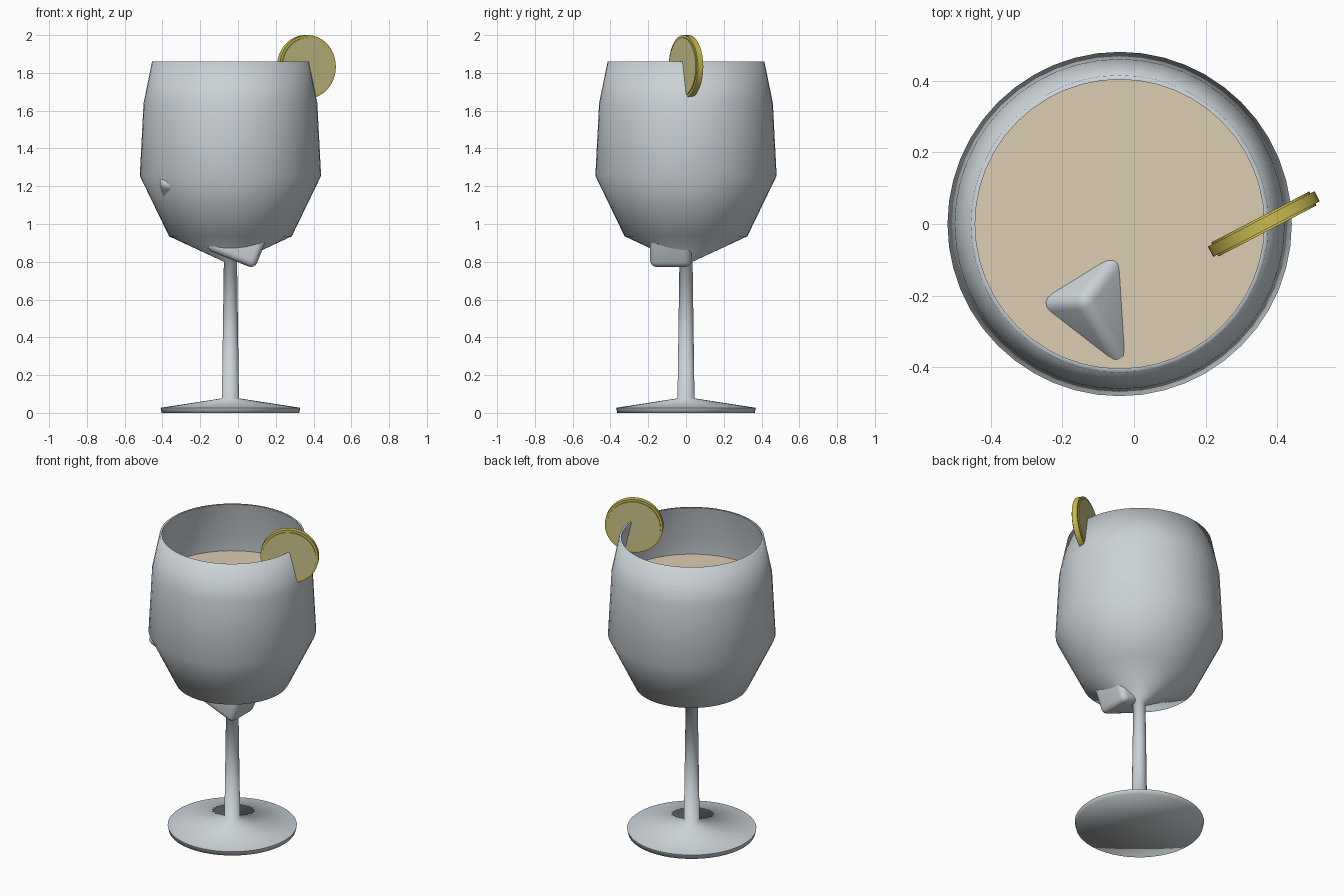
import bpy, bmesh, math
from mathutils import Vector, Matrix

if "Cube" in bpy.data.objects:
    bpy.data.objects.remove(bpy.data.objects["Cube"])

AXIS_X = -0.04  # the glass stands a little left of centre


def material(name, rgb):
    m = bpy.data.materials.new(name)
    m.diffuse_color = (*rgb, 1)
    m.use_nodes = True
    m.node_tree.nodes["Principled BSDF"].inputs["Base Color"].default_value = m.diffuse_color
    return m


GLASS = material("clear_grey", (0.60, 0.65, 0.68))
DRINK = material("pale_amber", (0.72, 0.61, 0.45))
RIND = material("lemon_yellow", (0.60, 0.50, 0.08))
PULP = material("pale_lemon", (0.60, 0.55, 0.25))


def add(name, bm, mat, angle=30):
    bmesh.ops.recalc_face_normals(bm, faces=bm.faces)
    me = bpy.data.meshes.new(name)
    bm.to_mesh(me)
    bm.free()
    me.materials.append(mat)
    ob = bpy.data.objects.new(name, me)
    bpy.context.collection.objects.link(ob)
    bpy.ops.object.select_all(action='DESELECT')
    ob.select_set(True)
    bpy.context.view_layer.objects.active = ob
    bpy.ops.object.shade_smooth_by_angle(angle=math.radians(angle))
    return ob


def lathe(name, profile, mat, angle=30, segments=48):
    """Revolve (radius, height) points around the glass axis."""
    bm = bmesh.new()
    vs = [bm.verts.new((AXIS_X + r, 0, z)) for r, z in profile]
    es = [bm.edges.new(p) for p in zip(vs, vs[1:])]
    bmesh.ops.spin(bm, geom=vs + es, cent=(AXIS_X, 0, 0), axis=(0, 0, 1),
                   angle=math.tau, steps=segments, use_duplicate=False)
    bmesh.ops.remove_doubles(bm, verts=bm.verts, dist=1e-4)
    return add(name, bm, mat, angle)


def ice(name, size, centre, axes):
    """Rounded cube whose edges run along the three given axes."""
    bm = bmesh.new()
    bmesh.ops.create_cube(bm, size=1)
    bmesh.ops.scale(bm, vec=size, verts=bm.verts)
    bmesh.ops.bevel(bm, geom=bm.edges[:], offset=0.035, segments=4,
                    profile=0.5, affect='EDGES')
    rot = Matrix(axes).transposed().to_4x4()
    bmesh.ops.transform(bm, matrix=Matrix.Translation(centre) @ rot, verts=bm.verts)
    return add(name, bm, GLASS, 60)


# Goblet: foot, stem, bowl outside, rim, bowl inside
lathe("goblet", [
    (0, 0), (0.364, 0), (0.37, 0.027), (0.045, 0.077), (0.035, 0.80),
    (0.325, 0.935), (0.48, 1.255), (0.46, 1.64), (0.415, 1.86),
    (0.403, 1.86), (0.449, 1.64), (0.469, 1.257), (0.317, 0.945), (0, 0.82),
], GLASS, 85)

# Drink filling the bowl
lathe("drink", [(0, 0.85), (0.305, 0.96), (0.458, 1.26), (0.451, 1.545), (0, 1.545)], DRINK)

# Floating ice: one corner rises out of the drink
th, ph = math.radians(35), math.radians(33)
u = Vector((0.79, -0.613, 0))
a = Vector((0.613 * math.cos(th), 0.79 * math.cos(th), -math.sin(th)))
v = Vector((0.613 * math.sin(th), 0.79 * math.sin(th), math.cos(th)))
c = u * math.cos(ph) - v * math.sin(ph)
b = -u * math.sin(ph) - v * math.cos(ph)
apex = Vector((-0.145, -0.21, 1.66))
ice("floating_ice", (0.26, 0.26, 0.26), apex + (a + b + c) * 0.13, (a, b, c))

# Sunken ice: lower edge breaks through the bottom of the bowl
t = math.radians(22)
ax, az = Vector((math.cos(t), 0, -math.sin(t))), Vector((math.sin(t), 0, math.cos(t)))
corner = Vector((0.088, -0.08, 0.762))
ice("sunken_ice", (0.28, 0.22, 0.24), corner - ax * 0.14 + az * 0.12,
    (ax, Vector((0, 1, 0)), az))

# Side ice: one corner pokes through the bowl wall
out = Vector((-0.77, -0.64, 0)).normalized()
turn = Vector((1, 1, 1)).rotation_difference(out).to_matrix()
ice("side_ice", (0.22, 0.22, 0.22), Vector((AXIS_X, 0, 1.215)) + out * 0.312,
    [turn.col[i] for i in range(3)])


# Lemon slice on the rim: rind disc with slightly raised pulp on both sides
def slice_disc(name, radius, depth, mat):
    bm = bmesh.new()
    bmesh.ops.create_cone(bm, cap_ends=True, segments=48, radius1=radius,
                          radius2=radius, depth=depth)
    place = (Matrix.Translation((0.362, 0.0, 1.8325))
             @ Matrix.Rotation(math.radians(27.5), 4, 'Z')
             @ Matrix.Rotation(math.radians(90), 4, 'X'))
    bmesh.ops.transform(bm, matrix=place, verts=bm.verts)
    return add(name, bm, mat)


slice_disc("lemon_rind", 0.1675, 0.032, RIND)
pulp = slice_disc("lemon_pulp", 0.154, 0.044, PULP)
# The raised edge of the pulp is rind coloured
pulp.data.materials.append(RIND)
for p in pulp.data.polygons:
    p.material_index = 0 if len(p.vertices) > 4 else 1
